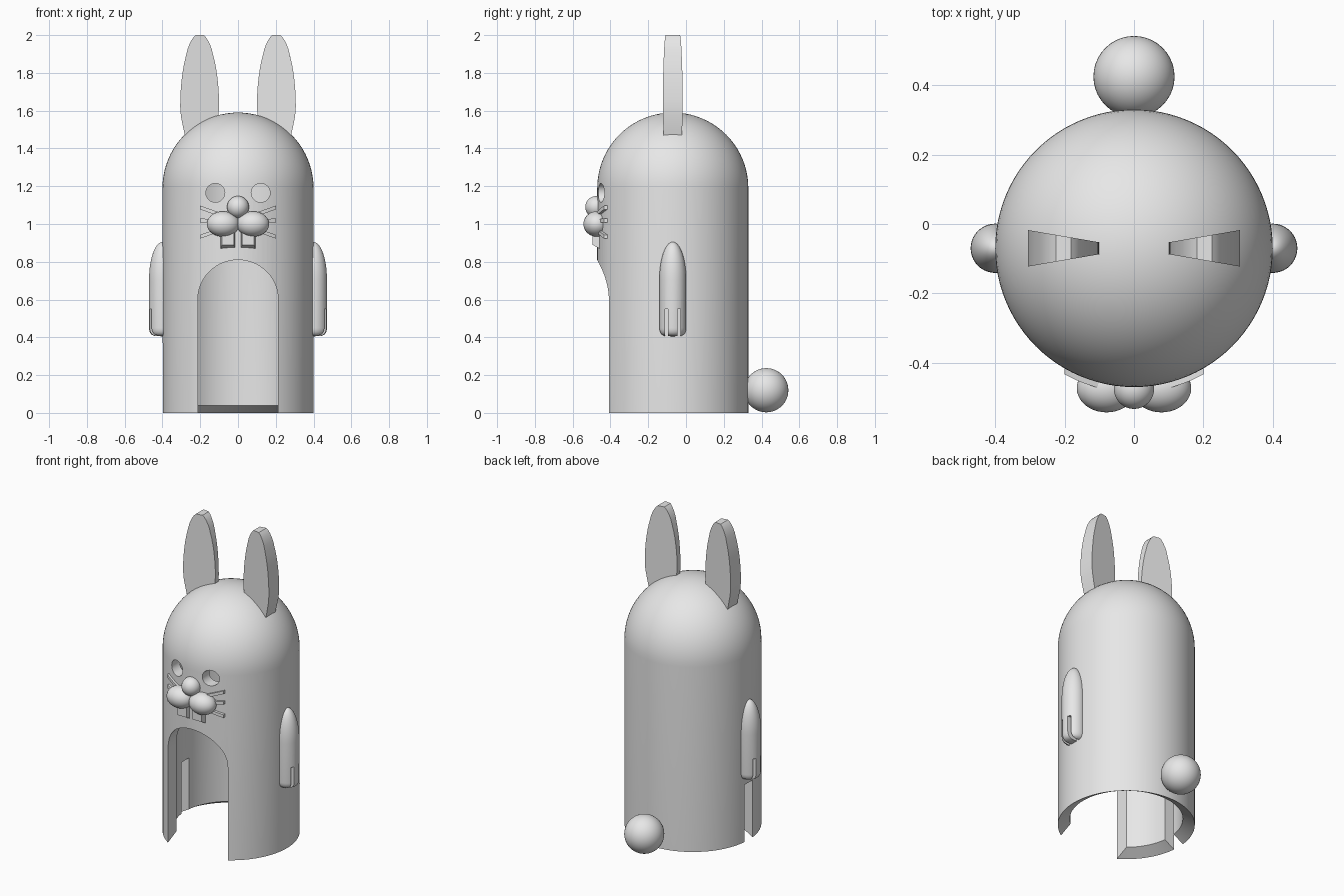
import bpy, bmesh
from math import sin, cos, pi, sqrt, radians
from mathutils import Matrix, Vector

if "Cube" in bpy.data.objects:
    bpy.data.objects.remove(bpy.data.objects["Cube"], do_unlink=True)

grey = bpy.data.materials.new("plain grey")
grey.use_nodes = True
grey.diffuse_color = (0.8, 0.8, 0.8, 1)
grey.node_tree.nodes["Principled BSDF"].inputs["Base Color"].default_value = (0.8, 0.8, 0.8, 1)

AXIS_Y = -0.07      # the body axis
OUTER, INNER = 0.4, 0.33
DOME_Z = 1.19


def finish(name, bm):
    """Turn a bmesh into a named object with the shared material."""
    bmesh.ops.recalc_face_normals(bm, faces=bm.faces)
    mesh = bpy.data.meshes.new(name)
    bm.to_mesh(mesh)
    bm.free()
    mesh.materials.append(grey)
    obj = bpy.data.objects.new(name, mesh)
    bpy.context.collection.objects.link(obj)
    return obj


def activate(obj):
    bpy.ops.object.select_all(action='DESELECT')
    obj.select_set(True)
    bpy.context.view_layer.objects.active = obj


def smooth(obj, angle=35):
    activate(obj)
    bpy.ops.object.shade_smooth_by_angle(angle=radians(angle))


def lathe(name, profile, centre, steps=64, closed=False):
    """Revolve (radius, z) points about a vertical axis."""
    bm = bmesh.new()
    verts = [bm.verts.new((r, 0, z)) for r, z in profile]
    pairs = list(zip(verts, verts[1:])) + ([(verts[-1], verts[0])] if closed else [])
    edges = [bm.edges.new(p) for p in pairs]
    bmesh.ops.spin(bm, geom=verts + edges, axis=(0, 0, 1), cent=(0, 0, 0),
                   angle=2 * pi, steps=steps)
    bmesh.ops.remove_doubles(bm, verts=bm.verts, dist=0.0001)
    bmesh.ops.translate(bm, verts=bm.verts, vec=(centre[0], centre[1], 0))
    return finish(name, bm)


def prism(name, outline, front, back):
    """Extrude an (x, z) outline between two y functions of x and z."""
    bm = bmesh.new()
    rings = [[bm.verts.new((x, f(x, z), z)) for x, z in outline] for f in (front, back)]
    for ring in rings:
        bm.faces.new(ring)
    n = len(outline)
    for i in range(n):
        j = (i + 1) % n
        bm.faces.new((rings[0][i], rings[0][j], rings[1][j], rings[1][i]))
    bmesh.ops.triangulate(bm, faces=[f for f in bm.faces if len(f.verts) > 4])
    return finish(name, bm)


def box(name, low, high):
    (x0, y0, z0), (x1, y1, z1) = low, high
    return prism(name, [(x0, z0), (x1, z0), (x1, z1), (x0, z1)],
                 lambda x, z: y0, lambda x, z: y1)


def ball(name, centre, radii):
    bm = bmesh.new()
    bmesh.ops.create_uvsphere(bm, u_segments=40, v_segments=24, radius=1)
    bmesh.ops.transform(bm, verts=bm.verts,
                        matrix=Matrix.Translation(centre) @ Matrix.Diagonal((*radii, 1)))
    smooth(finish(name, bm))


def carve(obj, cutters):
    for cutter in cutters:
        cutter.hide_render = True
        mod = obj.modifiers.new("cut", 'BOOLEAN')
        mod.operation, mod.solver, mod.object = 'DIFFERENCE', 'EXACT', cutter
        activate(obj)
        bpy.ops.object.modifier_apply(modifier=mod.name)
        bpy.data.objects.remove(cutter, do_unlink=True)


def arc(rx, rz, start, end, count, cx=0, cz=0):
    angles = [radians(start + (end - start) * i / count) for i in range(count + 1)]
    return [(cx + rx * cos(a), cz + rz * sin(a)) for a in angles]


# Hollow domed body with a sloped bottom rim
shell = ([(OUTER, 0)] + arc(OUTER, OUTER, 0, 90, 20, cz=DOME_Z)
         + arc(INNER, INNER, 90, 0, 20, cz=DOME_Z) + [(INNER, 0.04)])
body = lathe("body", shell, (0, AXIS_Y), steps=96, closed=True)

# Arched doorway, side slit and eye holes
door = prism("door_cutter", [(0.213, -0.1)] + arc(0.213, 0.21, 0, 180, 28, cz=0.6)
             + [(-0.213, -0.1)], lambda x, z: -0.7, lambda x, z: AXIS_Y)
slit = box("slit_cutter", (-0.6, AXIS_Y - 0.04, -0.1), (-0.2, AXIS_Y + 0.04, 0.37))
eyes = [prism("eye_cutter", arc(0.05, 0.05, 0, 350, 35, cx=s * 0.12, cz=1.165),
              lambda x, z: -0.7, lambda x, z: -0.2) for s in (1, -1)]
carve(body, [door, slit] + eyes)
smooth(body)

# Nose and tail
ball("nose", (0, -0.475, 1.09), (0.058, 0.058, 0.058))
ball("tail", (0, 0.425, 0.12), (0.117, 0.117, 0.117))


def surface(radius):
    return lambda x, z: AXIS_Y - sqrt(radius ** 2 - x ** 2)


for side, s in (("left", 1), ("right", -1)):
    # Ear: a leaf outline whose depth grows away from the axis
    leaf = ([(0.275, 1.44), (0.288, 1.5), (0.302, 1.57)]
            + arc(0.103, 0.38, 0, 78, 12, cx=0.203, cz=1.62)
            + arc(0.103, 0.38, 102, 180, 12, cx=0.203, cz=1.62) + [(0.107, 1.54)])
    top = max(z for x, z in leaf)
    leaf = [(s * x, z + (2 - top) * (z > 1.9)) for x, z in leaf]
    ear = prism(side + "_ear", leaf, lambda x, z: AXIS_Y - 0.172 * abs(x),
                lambda x, z: AXIS_Y + 0.172 * abs(x))
    smooth(ear, 30)

    # Cheek
    ball(side + "_cheek", (s * 0.079, -0.473, 1.0), (0.086, 0.07, 0.067))

    # Whiskers wrapped on the body
    for name, slope in (("upper", 0.35), ("middle", 0.04), ("lower", -0.35)):
        xs = [0.08, 0.11, 0.14, 0.17, 0.2]
        line = [(s * x, 1.01 + slope * (x + 0.02)) for x in xs]
        outline = ([(x, z - 0.01) for x, z in line]
                   + [(x, z + 0.01) for x, z in reversed(line)])
        smooth(prism(side + "_" + name + "_whisker", outline, surface(0.415), surface(0.39)))

    # Tooth: narrower at the front with a sloped bottom
    bm = bmesh.new()
    back = [bm.verts.new((s * x, -0.44, z)) for x, z in
            ((0.01, 0.86), (0.095, 0.86), (0.095, 1.0), (0.01, 1.0))]
    face = [bm.verts.new((s * x, -0.495, z)) for x, z in
            ((0.022, 0.89), (0.085, 0.89), (0.085, 1.0), (0.022, 1.0))]
    bm.faces.new(back)
    bm.faces.new(face)
    for i in range(4):
        j = (i + 1) % 4
        bm.faces.new((back[i], back[j], face[j], face[i]))
    finish(side + "_tooth", bm)

    # Arm with two slots that part the fingers
    profile = ([(0, 0.405), (0.045, 0.408)] + arc(0.025, 0.04, -60, 0, 4, 0.046, 0.45)
               + arc(0.071, 0.2, 0, 90, 14, cz=0.705))
    arm = lathe(side + "_arm", profile, (s * 0.4, AXIS_Y), steps=40)
    slots = [box("slot_cutter", (min(s * 0.3, s * 0.6), AXIS_Y + d - 0.009, 0.3),
                 (max(s * 0.3, s * 0.6), AXIS_Y + d + 0.009, 0.55)) for d in (-0.033, 0.033)]
    carve(arm, slots)
    smooth(arm)
